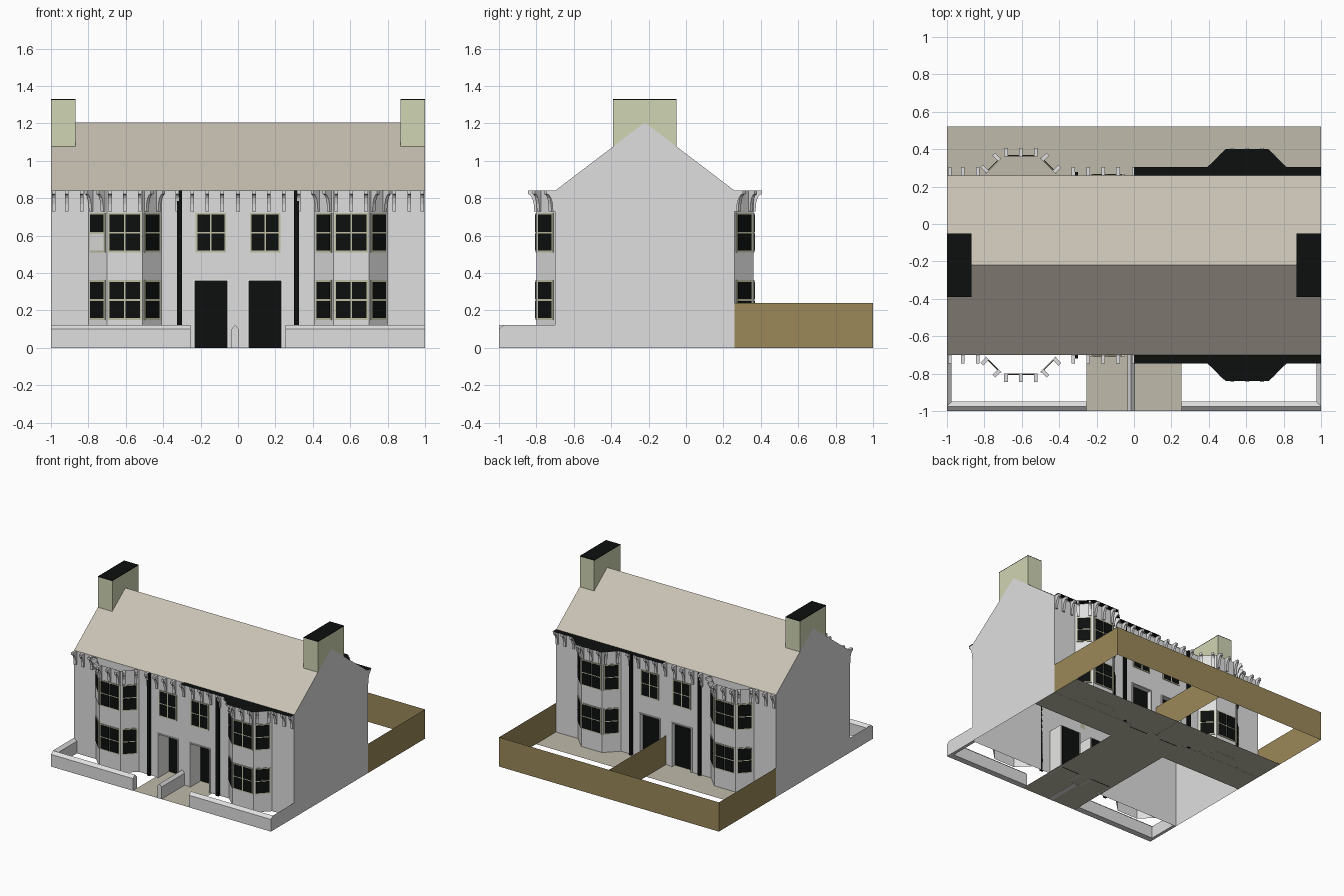
import bpy, bmesh, math
from mathutils import Vector

if "Cube" in bpy.data.objects:
    bpy.data.objects.remove(bpy.data.objects["Cube"])


def material(name, rgb):
    m = bpy.data.materials.new(name)
    m.diffuse_color = (*rgb, 1)
    m.use_nodes = True
    m.node_tree.nodes["Principled BSDF"].inputs["Base Color"].default_value = m.diffuse_color
    return m


WALL = material("pale_render", (0.74, 0.74, 0.74))
TRIM = material("white_trim", (0.80, 0.80, 0.79))
BLACK = material("black", (0.004, 0.005, 0.005))
ROOF = material("roof_tile", (0.58, 0.53, 0.45))
SAGE = material("chimney_sage", (0.63, 0.66, 0.45))
FRAME = material("window_frame", (0.53, 0.53, 0.38))
PAVE = material("paving", (0.52, 0.49, 0.40))
WOOD = material("fence_wood", (0.33, 0.25, 0.10))


class Part:
    """Collects polygons for one object."""

    def __init__(self, name, mat):
        self.name, self.mat, self.bm = name, mat, bmesh.new()

    def poly(self, pts):
        return self.bm.faces.new([self.bm.verts.new(p) for p in pts])

    def prism(self, pts, vec):
        vec = Vector(vec)
        a = [Vector(p) for p in pts]
        b = [p + vec for p in a]
        va = [self.bm.verts.new(p) for p in a]
        vb = [self.bm.verts.new(p) for p in b]
        n = len(va)
        self.bm.faces.new(va[::-1])
        self.bm.faces.new(vb)
        for i in range(n):
            j = (i + 1) % n
            self.bm.faces.new((va[i], va[j], vb[j], vb[i]))

    def box(self, x0, x1, y0, y1, z0, z1):
        self.prism([(x0, y0, z0), (x1, y0, z0), (x1, y1, z0), (x0, y1, z0)], (0, 0, z1 - z0))

    def plate(self, c, n, u0, u1, d0, d1, z0, z1):
        """Box against a wall: c = wall point, n = outward direction."""
        n = Vector((n[0], n[1], 0)).normalized()
        u = Vector((-n.y, n.x, 0))
        c = Vector((c[0], c[1], 0))
        P = lambda a, d: c + u * a + n * d + Vector((0, 0, z0))
        self.prism([P(u0, d0), P(u1, d0), P(u1, d1), P(u0, d1)], (0, 0, z1 - z0))

    def done(self, recalc=True):
        if recalc:
            bmesh.ops.recalc_face_normals(self.bm, faces=self.bm.faces[:])
        me = bpy.data.meshes.new(self.name)
        self.bm.to_mesh(me)
        self.bm.free()
        me.materials.append(self.mat)
        ob = bpy.data.objects.new(self.name, me)
        bpy.context.collection.objects.link(ob)
        return ob


YF, YB, YR = -0.70, 0.26, -0.22     # front wall, back wall, ridge
EAVE, RIDGE = 0.84, 1.205
SIDES = ((YF, -1, 0.13, "front"), (YB, 1, 0.03, "back"))

# house walls with door openings, and gables
walls = Part("house_walls", WALL)
for y, ny, rec, side in SIDES:
    for x0, x1, z0 in ((-1, -.23, 0), (-.23, -.06, .36), (-.06, .06, 0), (.06, .23, .36), (.23, 1, 0)):
        q = [(x0, y, z0), (x1, y, z0), (x1, y, EAVE), (x0, y, EAVE)]
        walls.poly(q if ny < 0 else q[::-1])
for x in (-1, 1):
    g = [(x, YF, 0), (x, YB, 0), (x, YB, EAVE), (x, YR, RIDGE), (x, YF, EAVE)]
    walls.poly(g if x > 0 else g[::-1])
walls.done(False)

# roof slopes
roof = Part("roof", ROOF)
roof.poly([(-1, YF, EAVE), (1, YF, EAVE), (1, YR, RIDGE), (-1, YR, RIDGE)])
roof.poly([(1, YB, EAVE), (-1, YB, EAVE), (-1, YR, RIDGE), (1, YR, RIDGE)])
roof.done(False)

# chimneys with black tops
chim, tops = Part("chimneys", SAGE), Part("chimney_tops", BLACK)
for x0, x1 in ((-1, -.87), (.87, 1)):
    chim.box(x0, x1, -.39, -.05, 1.075, 1.325)
    tops.box(x0, x1, -.39, -.05, 1.325, 1.33)
chim.done()
tops.done()

bays = Part("bay_walls", WALL)
frames = Part("window_frames", FRAME)
panes = Part("window_panes", BLACK)
blank = Part("blank_sash", TRIM)
brackets = Part("eave_brackets", WALL)
pipes = Part("drainpipes", BLACK)
surround = Part("door_surrounds", TRIM)
doors = Part("doors", BLACK)
canopy = Part("eave_canopies", BLACK)


def window(c, n, w, z0, z1, cols, skip=False):
    frames.plate(c, n, -w / 2, w / 2, 0, .005, z0, z1)
    b = .009
    pw = (w - b * (cols + 1)) / cols
    ph = (z1 - z0 - 3 * b) / 2
    for i in range(cols):
        for j in range(2):
            u = -w / 2 + b + i * (pw + b)
            z = z0 + b + j * (ph + b)
            part = blank if skip and j == 0 else panes
            part.plate(c, n, u, u + pw, .002, .008, z, z + ph)


def bracket(c, n):
    n = Vector((n[0], n[1], 0)).normalized()
    u = Vector((-n.y, n.x, 0))
    c = Vector((c[0], c[1], 0)) - u * .01
    prof = ((0, .73), (.012, .73), (.014, .77), (.022, .80), (.034, .818), (.045, .822), (.045, .842), (0, .842))
    brackets.prism([c + n * d + Vector((0, 0, z)) for d, z in prof], u * .02)


for y, ny, rec, side in SIDES:
    n = (0, ny)
    for m in (-1, 1):
        # bay walls: three upright panels
        plan = [(m * .41, y), (m * .51, y + ny * .1), (m * .70, y + ny * .1), (m * .80, y)]
        for a, b in zip(plan, plan[1:]):
            q = [(*a, 0), (*b, 0), (*b, EAVE), (*a, EAVE)]
            bays.poly(q if m * ny < 0 else q[::-1])
        # bay windows and brackets on each panel
        for cx, d, nx, w, cols, offs in ((.605, .1, 0, .18, 2, (-.08, 0, .08)),
                                         (.46, .05, -1, .118, 1, (-.045, .045)),
                                         (.75, .05, 1, .118, 1, (-.045, .045))):
            c, nn = (m * cx, y + ny * d), (m * nx, ny)
            for z in (.15, .51):
                open_sash = side == "front" and m < 0 and nx > 0 and z > .4
                window(c, nn, w, z, z + .212, cols, open_sash)
            u = Vector((-nn[1], nn[0])).normalized()
            for o in offs:
                bracket((c[0] + u.x * o, c[1] + u.y * o), nn)
        for x in (.985, .915, .835, .325, .245, .165, .085):
            bracket((m * x, y), n)
        # small window, drainpipe
        window((m * .145, y), n, .163, .51, .722, 2)
        pipes.plate((m * .3125, y), n, -.0125, .0125, 0, .018, 0, EAVE)
        # recessed door with surround
        c = (m * .145, y)
        for s in (-1, 1):
            e = sorted((s * .085, s * .096))
            surround.plate(c, n, e[0], e[1], -rec, .008, 0, .366)
        surround.plate(c, n, -.085, .085, -rec, .008, .358, .366)
        doors.plate(c, n, -.085, .085, -rec - .005, -rec, 0, .358)
    bracket((0, y), n)
    # flat black canopy along the right half of the eaves
    edge = [(0, 0), (1, 0), (1, .045), (.815, .045), (.72, .14), (.49, .14), (.393, .045), (0, .045)]
    q = [(x, y + ny * d, .845) for x, d in edge]
    canopy.poly(q[::-1] if ny < 0 else q)
canopy.done(False)
bays.done(False)
for p in (frames, panes, blank, brackets, pipes, surround, doors):
    p.done()

# low garden walls with sloped copings
garden = Part("garden_walls", WALL)
for m in (-1, 1):
    garden.prism([(m * .255, -1, 0), (m * .255, -1, .10), (m * .255, -.975, .122),
                  (m * .255, -.95, .10), (m * .255, -.95, 0)], (m * .745, 0, 0))
    garden.prism([(m * 1, -.975, 0), (m * 1, -.975, .122), (m * .975, -.975, .10), (m * .975, -.975, 0)],
                 (0, .275, 0))
garden.prism([(-.035, -1, 0), (-.035, -1, .10), (-.015, -1, .122), (.005, -1, .10), (.005, -1, 0)], (0, .30, 0))
garden.done()

# paving: front path and back patio
pave = Part("paving", PAVE)
pave.poly([(-1, .03, .001), (1, .03, .001), (1, .52, .001), (-1, .52, .001)])
pave.poly([(-.255, -1, .001), (.255, -1, .001), (.255, .03, .001), (-.255, .03, .001)])
pave.done(False)

# back garden fences
fence = Part("garden_fences", WOOD)
for x in (-1, 0, 1):
    q = [(x, YB, 0), (x, 1, 0), (x, 1, .24), (x, YB, .24)]
    fence.poly(q if x >= 0 else q[::-1])
fence.poly([(1, 1, 0), (-1, 1, 0), (-1, 1, .24), (1, 1, .24)])
fence.done(False)
